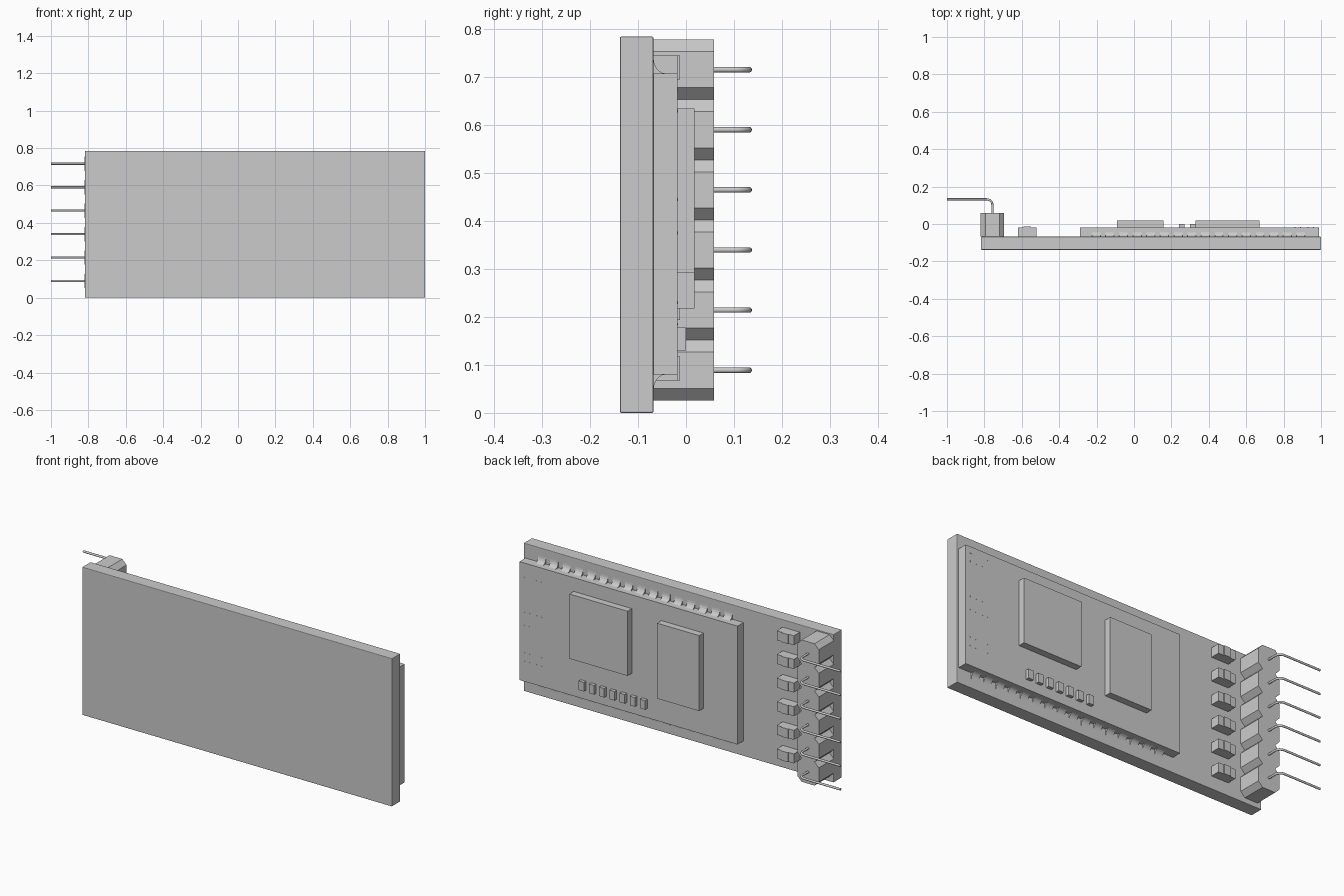
import bpy, bmesh, math

cube = bpy.data.objects.get("Cube")
if cube:
    bpy.data.objects.remove(cube, do_unlink=True)

grey = bpy.data.materials.new("plain_grey")
grey.use_nodes = True
grey.diffuse_color = (0.6, 0.6, 0.6, 1)
grey.node_tree.nodes["Principled BSDF"].inputs["Base Color"].default_value = (0.6, 0.6, 0.6, 1)

BOARD_Y = -0.068    # back surface of the main board
MODULE_Y = -0.018   # back surface of the module
PITCH = 0.1254
PIN_X = -0.757
ROWS = [0.089 + PITCH * i for i in range(6)]


def finish(name, bm):
    bmesh.ops.recalc_face_normals(bm, faces=bm.faces)
    mesh = bpy.data.meshes.new(name)
    bm.to_mesh(mesh)
    bm.free()
    mesh.materials.append(grey)
    obj = bpy.data.objects.new(name, mesh)
    bpy.context.collection.objects.link(obj)
    return obj


def box(name, x, y, z, bevel=0):
    bm = bmesh.new()
    bmesh.ops.create_cube(bm, size=1)
    for v in bm.verts:
        for axis, (low, high) in enumerate((x, y, z)):
            v.co[axis] = high if v.co[axis] > 0 else low
    obj = finish(name, bm)
    if bevel:
        mod = obj.modifiers.new("bevel", 'BEVEL')
        mod.width = bevel
        mod.segments = 2
    return obj


def prism(name, points, offset):
    """Extrude a closed outline of 3D points along an offset."""
    bm = bmesh.new()
    face = bm.faces.new([bm.verts.new(p) for p in points])
    new = bmesh.ops.extrude_face_region(bm, geom=[face])["geom"]
    bmesh.ops.translate(bm, vec=offset, verts=[g for g in new if isinstance(g, bmesh.types.BMVert)])
    return finish(name, bm)


# Main board and module
box("main_board", (-0.818, 1), (-0.138, BOARD_Y), (0, 0.785), 0.003)
box("module_board", (-0.29, 0.99), (BOARD_Y, MODULE_Y), (0.08, 0.708))

# Chips and the row of small capacitors
box("wide_chip", (0.33, 0.672), (MODULE_Y, 0.018), (0.292, 0.635))
box("narrow_chip", (-0.09, 0.157), (MODULE_Y, 0.018), (0.218, 0.618))
for i in range(7):
    x = 0.255 + 0.06 * i
    box("capacitor", (x - 0.015, x + 0.015), (MODULE_Y, 0), (0.13, 0.178))

# Concave solder fillets along both long module edges
for edge, side in ((0.708, 1), (0.08, -1)):
    arc = []
    for k in range(6):
        a = math.radians(18 * k)
        arc.append((BOARD_Y + 0.025 * (1 - math.sin(a)), edge + side * 0.034 * (1 - math.cos(a))))
    for i in range(16):
        x = -0.225 + 0.073 * i
        outline = [(x, BOARD_Y, edge)] + [(x, y, z) for y, z in arc]
        prism("solder_fillet", outline, (0.045, 0, 0))

# Tiny dots near the module end
for z in (0.674, 0.63, 0.445, 0.375, 0.23, 0.185):
    for x in (0.96, 0.93, 0.89, 0.86):
        box("via_dot", (x - 0.003, x + 0.003), (MODULE_Y, MODULE_Y + 0.001), (z - 0.003, z + 0.003))

# Resistors: two end caps and a slightly taller body
for row in ROWS:
    z = (row - 0.021, row + 0.029)
    for x in (-0.62, -0.55):
        box("resistor_cap", (x, x + 0.03), (BOARD_Y, -0.018), z)
    box("resistor_body", (-0.59, -0.55), (BOARD_Y, -0.013), z)

# Header: a stack of chamfered blocks
HALF, CUT = PITCH / 2, 0.025
octagon = []
for sx, sz in ((1, 1), (-1, 1), (-1, -1), (1, -1)):
    corner = [(sx * HALF, sz * (HALF - CUT)), (sx * (HALF - CUT), sz * HALF)]
    octagon += corner if sx * sz > 0 else corner[::-1]
for row in ROWS:
    prism("header_block", [(PIN_X + x, BOARD_Y, row + z) for x, z in octagon], (0, 0.126, 0))

# Bent pins
BEND, RADIUS, TOP = 0.03, 0.0058, 0.132
for row in ROWS:
    path = [(PIN_X, 0.03)]
    for k in range(7):
        a = math.radians(15 * k)
        path.append((PIN_X - BEND * (1 - math.cos(a)), TOP - BEND * (1 - math.sin(a))))
    path.append((-1, TOP))
    curve = bpy.data.curves.new("pin", 'CURVE')
    curve.dimensions = '3D'
    curve.bevel_depth = RADIUS
    curve.bevel_resolution = 3
    curve.use_fill_caps = True
    spline = curve.splines.new('POLY')
    spline.points.add(len(path) - 1)
    for point, (x, y) in zip(spline.points, path):
        point.co = (x, y, row, 1)
    curve.materials.append(grey)
    bpy.context.collection.objects.link(bpy.data.objects.new("pin", curve))
